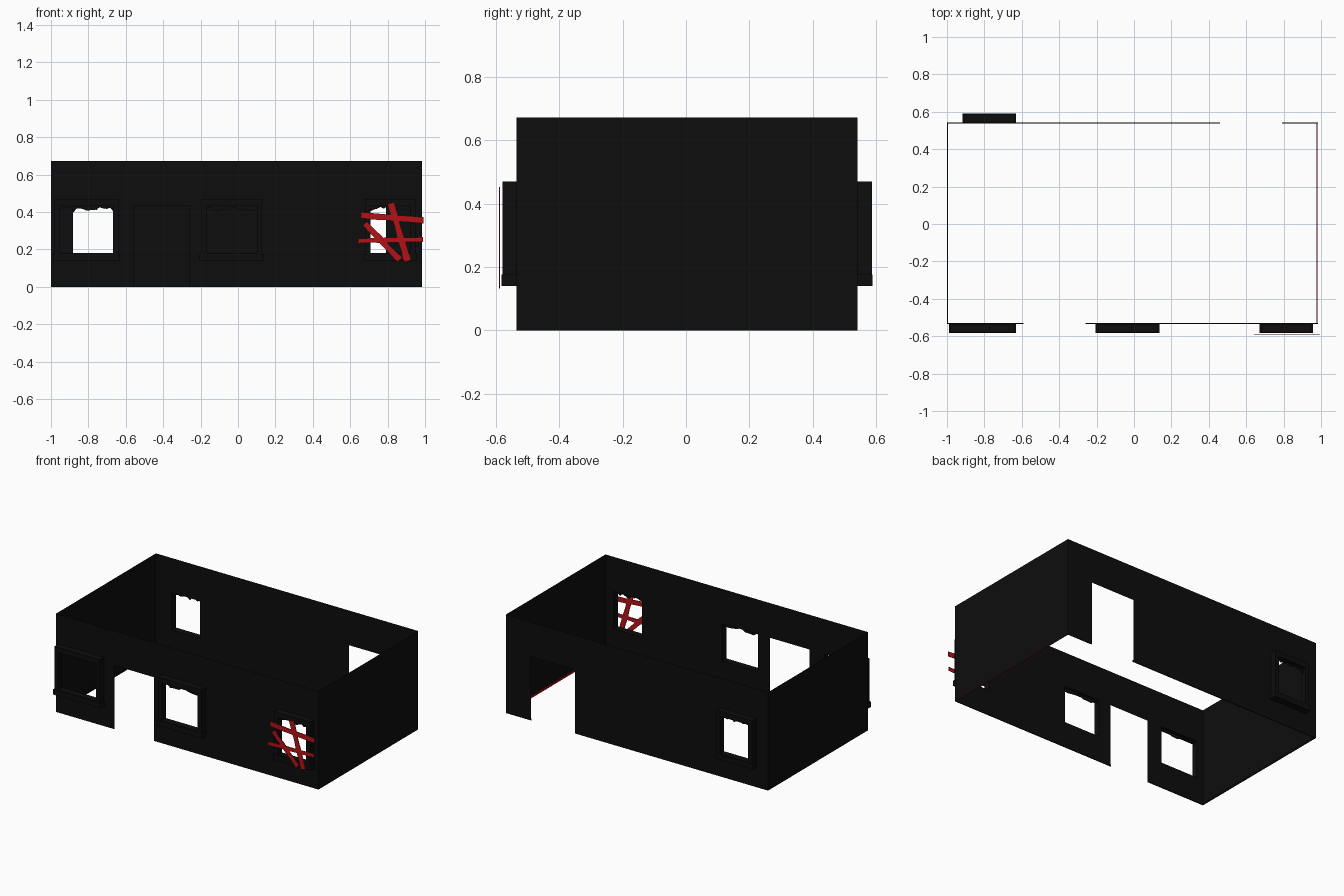
import bpy, bmesh, math, random
from mathutils import Matrix, Vector

if "Cube" in bpy.data.objects:
    bpy.data.objects.remove(bpy.data.objects["Cube"])

random.seed(4)
X0, X1, Y0, Y1, H = -1.0, 0.983, -0.535, 0.542, 0.672
DOOR_TOP = 0.435


def material(name, colour):
    m = bpy.data.materials.new(name)
    m.diffuse_color = colour
    m.use_nodes = True
    m.node_tree.nodes["Principled BSDF"].inputs["Base Color"].default_value = m.diffuse_color
    return m


BLACK = material("black", (0.004, 0.004, 0.004, 1))
RED = material("red", (0.45, 0.006, 0.008, 1))


def finish(name, bm, mat):
    bmesh.ops.remove_doubles(bm, verts=bm.verts, dist=1e-6)
    me = bpy.data.meshes.new(name)
    bm.to_mesh(me)
    bm.free()
    me.materials.append(mat)
    ob = bpy.data.objects.new(name, me)
    bpy.context.collection.objects.link(ob)
    return ob


def add_box(bm, a, b):
    size = [q - p for p, q in zip(a, b)]
    mid = [(p + q) / 2 for p, q in zip(a, b)]
    bmesh.ops.create_cube(bm, size=1, matrix=Matrix.Translation(mid) @ Matrix.Diagonal((*size, 1)))


def wall(name, u0, u1, place, holes=()):
    """Thin wall sheet divided along its openings; place(u, z) maps to 3D."""
    us = sorted({u0, u1, *[h[0] for h in holes], *[h[1] for h in holes]})
    zs = sorted({0, H, *[h[2] for h in holes], *[h[3] for h in holes]})
    bm = bmesh.new()
    for a, b in zip(us, us[1:]):
        for c, d in zip(zs, zs[1:]):
            u, z = (a + b) / 2, (c + d) / 2
            if any(h[0] < u < h[1] and h[2] < z < h[3] for h in holes):
                continue
            bm.faces.new([bm.verts.new(place(*p)) for p in ((a, c), (b, c), (b, d), (a, d))])
    return finish(name, bm, BLACK)


def window(name, x0, x1, y, out):
    """Box casing with a sill and torn shards along the head."""
    w, z0, z1 = 0.036, 0.14, 0.47
    ya, yb = sorted((y, y + out * 0.045))
    a, b = x0 + 0.008, x1 - 0.008
    bm = bmesh.new()
    for p, q, c, d in ((a, x0 + w, z0, z1), (x1 - w, b, z0, z1),
                       (x0 + w, x1 - w, 0.435, z1), (x0 + w, x1 - w, z0, 0.18)):
        add_box(bm, (p, ya, c), (q, yb, d))
    ya, yb = sorted((y, y + out * 0.048))
    add_box(bm, (x0, ya, z0), (x1, yb, 0.176))
    finish(name + "_casing", bm, BLACK)

    # jagged remains hanging from the head
    bm = bmesh.new()
    n, ys = 12, y + out * 0.02
    row = []
    for i in range(n + 1):
        x = x0 + w + (x1 - x0 - 2 * w) * i / n
        drop = random.uniform(0.004, 0.03) + (0.012 if i in (0, n) else 0)
        row.append((bm.verts.new((x, ys, 0.44)), bm.verts.new((x, ys, 0.435 - drop))))
    for (p, q), (r, s) in zip(row, row[1:]):
        bm.faces.new((p, q, s, r))
    finish(name + "_shards", bm, BLACK)
    return (x0 + w, x1 - w, 0.18, 0.435)


# windows
front_holes = [window("front_left_window", -0.99, -0.632, Y0, -1),
               window("front_middle_window", -0.205, 0.137, Y0, -1),
               window("front_right_window", 0.672, 0.958, Y0, -1)]
back_holes = [window("back_window", -0.917, -0.632, Y1, 1)]

# doorways
front_holes.append((-0.558, -0.26, 0, DOOR_TOP))
back_holes.append((0.46, 0.792, 0, DOOR_TOP))

# walls
wall("front_wall", X0, X1, lambda u, z: (u, Y0, z), front_holes)
wall("back_wall", X0, X1, lambda u, z: (u, Y1, z), back_holes)
wall("left_wall", Y0, Y1, lambda u, z: (X0, u, z))
wall("right_wall", Y0, Y1, lambda u, z: (X1, u, z))

# skirting strips inside the walls, broken at the doorways
t, h = 0.006, 0.012
bm = bmesh.new()
for a, b in ((X0, -0.59), (-0.26, X1)):
    add_box(bm, (a, Y0, 0), (b, Y0 + t, h))
for a, b in ((X0, 0.46), (0.792, X1)):
    add_box(bm, (a, Y1 - t, 0), (b, Y1, h))
add_box(bm, (X0, Y0, 0), (X0 + t, Y1, h))
finish("skirting", bm, BLACK)
bm = bmesh.new()
add_box(bm, (X1 - t, Y0 + t, 0), (X1 - 0.001, Y1 - t, h))
finish("red_skirting", bm, RED)

# crossed boards over the right window
boards = [(0.657, 0.384, 0.992, 0.355, 0.034), (0.642, 0.247, 0.988, 0.252, 0.027),
          (0.817, 0.447, 0.906, 0.137, 0.035), (0.678, 0.339, 0.864, 0.146, 0.034)]
for i, (xa, za, xb, zb, w) in enumerate(boards):
    bm = bmesh.new()
    d = Vector((xb - xa, 0, zb - za))
    side = Vector((-d.z, 0, d.x)).normalized() * w / 2
    rows = []
    for k in range(6):
        p = Vector((xa, -0.591, za)) + d * k / 5
        rows.append([bm.verts.new(p + s * side * random.uniform(0.85, 1.1)) for s in (-1, 1)])
    for (a, b), (c, e) in zip(rows, rows[1:]):
        bm.faces.new((a, c, e, b))
    ext = bmesh.ops.extrude_face_region(bm, geom=bm.faces[:])
    bmesh.ops.translate(bm, vec=(0, 0.004, 0),
                        verts=[g for g in ext["geom"] if isinstance(g, bmesh.types.BMVert)])
    bmesh.ops.recalc_face_normals(bm, faces=bm.faces)
    finish(f"window_board_{i + 1}", bm, RED)
